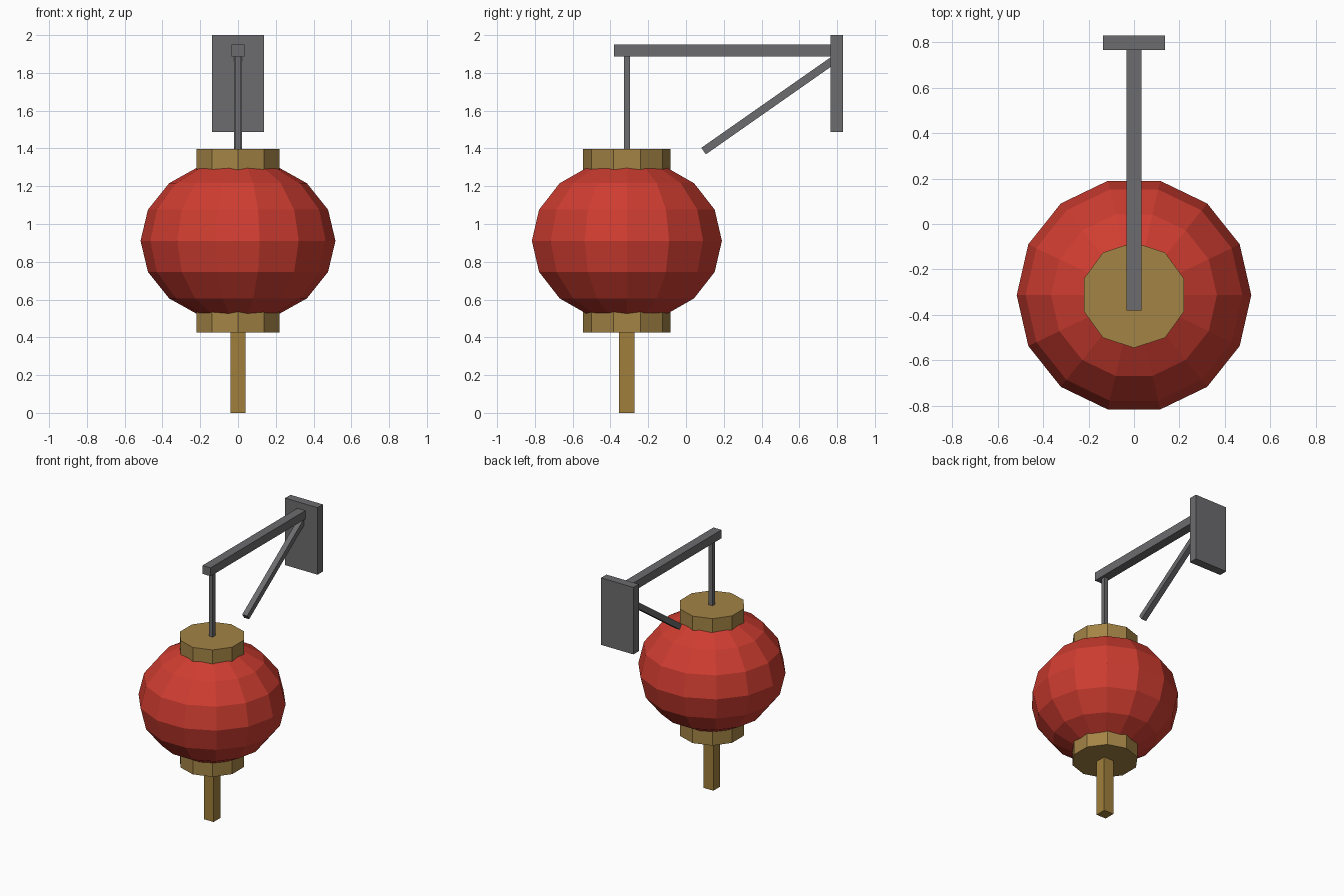
import bpy, math
from mathutils import Vector

if "Cube" in bpy.data.objects:
    bpy.data.objects.remove(bpy.data.objects["Cube"])

LY = -0.313          # lantern axis position in y
LZ = 0.911           # lantern middle height


def material(name, rgb):
    m = bpy.data.materials.new(name)
    m.diffuse_color = (*rgb, 1)
    m.use_nodes = True
    m.node_tree.nodes["Principled BSDF"].inputs["Base Color"].default_value = m.diffuse_color
    return m


RED = material("red paper", (0.62, 0.046, 0.03))
GOLD = material("antique gold", (0.37, 0.23, 0.06))
TASSEL = material("tassel gold", (0.35, 0.21, 0.045))
IRON = material("dark iron", (0.15, 0.15, 0.157))


def finish(name, mat):
    ob = bpy.context.object
    ob.name = name
    ob.data.name = name
    ob.data.materials.append(mat)
    return ob


def box(name, lo, hi, mat):
    lo, hi = Vector(lo), Vector(hi)
    bpy.ops.mesh.primitive_cube_add(size=1, location=(lo + hi) / 2)
    ob = finish(name, mat)
    ob.scale = hi - lo
    return ob


def bar(name, a, b, thick, mat):
    # square bar running from a to b
    a, b = Vector(a), Vector(b)
    bpy.ops.mesh.primitive_cube_add(size=1, location=(a + b) / 2)
    ob = finish(name, mat)
    ob.scale = (thick, thick, (b - a).length)
    ob.rotation_euler = (-math.atan2(b.y - a.y, b.z - a.z), 0, 0)
    return ob


# wall bracket
box("wall_plate", (-0.137, 0.765, 1.488), (0.137, 0.83, 2.0), IRON)
box("bracket_arm", (-0.034, -0.38, 1.886), (0.034, 0.78, 1.95), IRON)
bar("bracket_brace", (0, 0.093, 1.386), (0, 0.79, 1.874), 0.042, IRON)
box("hanging_rod", (-0.016, LY - 0.016, 1.38), (0.016, LY + 0.016, 1.9), IRON)

# faceted lantern body, a corner pointing to the front
bpy.ops.mesh.primitive_uv_sphere_add(segments=14, ring_count=8, radius=1,
                                     location=(0, LY, LZ),
                                     rotation=(0, 0, math.pi / 2))
finish("lantern_body", RED).scale = (0.516, 0.516, 0.431)

# ten-sided collars above and below the body
for name, side in (("top_collar", 1), ("bottom_collar", -1)):
    bpy.ops.mesh.primitive_cylinder_add(vertices=10, radius=0.232, depth=0.125,
                                        location=(0, LY, LZ + side * 0.4225))
    finish(name, GOLD)

# tassel
box("tassel", (-0.041, LY - 0.041, 0), (0.041, LY + 0.041, 0.44), TASSEL)
